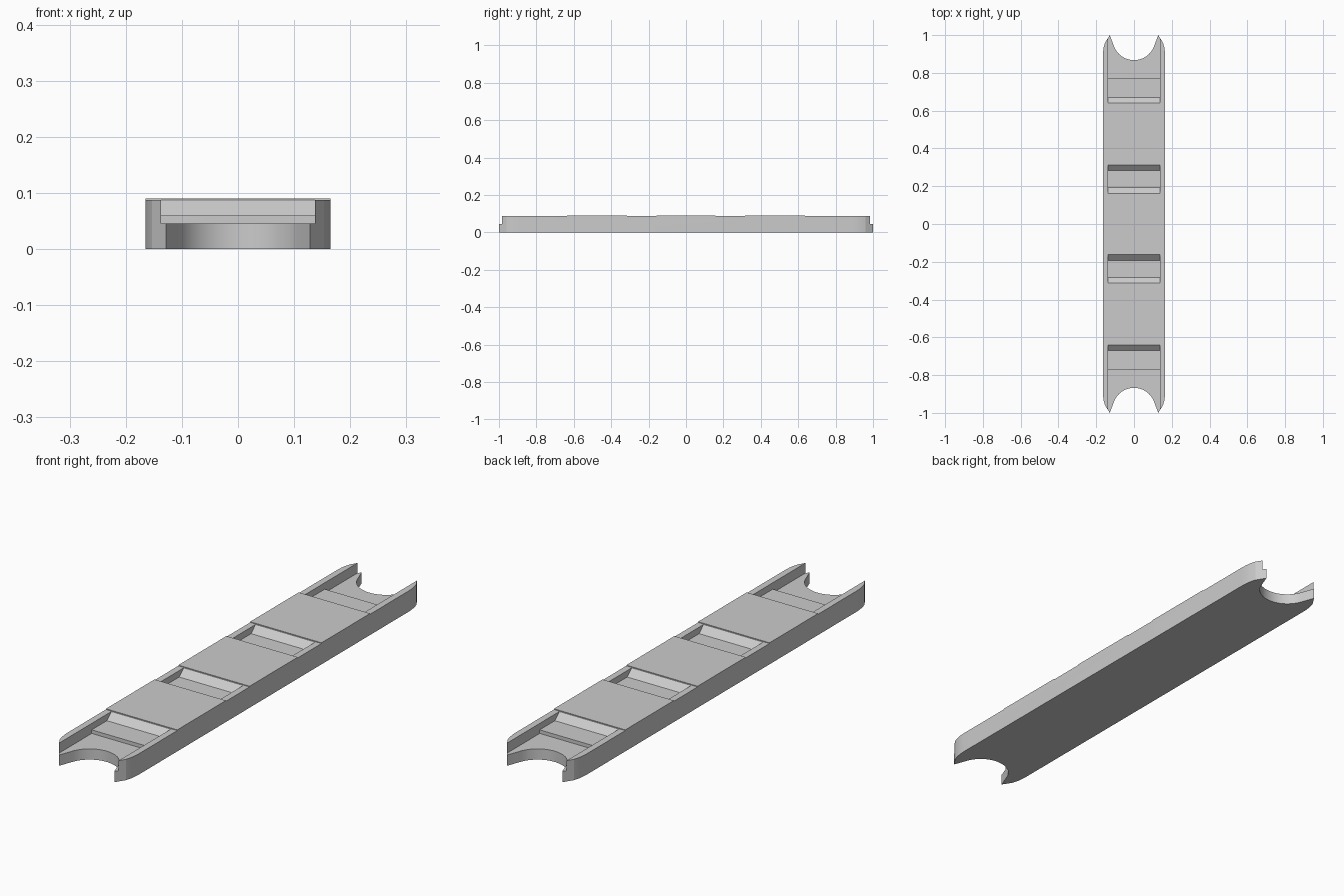
import bpy
import math
from mathutils import Vector

cube = bpy.data.objects.get("Cube")
if cube:
    bpy.data.objects.remove(cube, do_unlink=True)

HEIGHT, RAIL_TOP, FLOOR, LEDGE = 0.09, 0.087, 0.06, 0.045
POCKET = 0.1375          # half width of the pockets
SIDE = 0.165             # half width of the body

grey = bpy.data.materials.new("plain grey")
grey.use_nodes = True
color = (0.6, 0.6, 0.6, 1)
grey.diffuse_color = color
grey.node_tree.nodes["Principled BSDF"].inputs["Base Color"].default_value = color


def prism(name, points, start, sweep):
    """Closed solid made by sweeping a polygon along a vector."""
    sweep, n = Vector(sweep), len(points)
    base = [Vector(start(*p)) for p in points]
    faces = [tuple(range(n))[::-1], tuple(range(n, 2 * n))]
    faces += [(i, (i + 1) % n, (i + 1) % n + n, i + n) for i in range(n)]
    mesh = bpy.data.meshes.new(name)
    mesh.from_pydata(base + [v + sweep for v in base], [], faces)
    mesh.materials.append(grey)
    ob = bpy.data.objects.new(name, mesh)
    bpy.context.collection.objects.link(ob)
    bpy.context.view_layer.objects.active = ob
    ob.select_set(True)
    bpy.ops.object.mode_set(mode='EDIT')
    bpy.ops.mesh.select_all(action='SELECT')
    bpy.ops.mesh.normals_make_consistent(inside=False)
    bpy.ops.object.mode_set(mode='OBJECT')
    ob.select_set(False)
    return ob


# Body outline: tapered tips and a round bite at each end
taper = [(SIDE, 0.89), (0.1635, 0.915), (0.16, 0.937), (0.1535, 0.96), (0.128, 1.0)]
radius, center = 0.1135, 0.981
reach = math.asin(0.105 / radius)
steps = 28
bite = []
for i in range(steps + 1):
    a = reach * (1 - 2 * i / steps)
    bite.append((radius * math.sin(a), center - radius * math.cos(a)))
back = taper + bite + [(-x, y) for x, y in reversed(taper)]
outline = back + [(-x, -y) for x, y in back]
body = prism("connector_body", outline, lambda x, y: (x, y, 0), (0, 0, HEIGHT))


def cut(name, profile, half_width):
    """Cut a y-z profile through the body across the given width."""
    cutter = prism(name, profile, lambda y, z: (-half_width, y, z), (2 * half_width, 0, 0))
    cutter.hide_render = True
    mod = body.modifiers.new(name, 'BOOLEAN')
    mod.operation = 'DIFFERENCE'
    mod.solver = 'EXACT'
    mod.object = cutter
    bpy.context.view_layer.objects.active = body
    bpy.ops.object.modifier_apply(modifier=name)
    bpy.data.objects.remove(cutter, do_unlink=True)


TOP = 0.12               # cutters rise above the body
for s in (1, -1):
    # Rails dip slightly between the raised blocks
    for y0, y1 in ((0.159, 0.316), (0.637, 1.1)):
        cut("rail_dip", [(s * y0, RAIL_TOP), (s * y1, RAIL_TOP), (s * y1, TOP), (s * y0, TOP)], 0.3)
    # Middle pocket with two sloping walls
    mid = [(0.126, TOP), (0.192, FLOOR), (0.283, FLOOR), (0.349, TOP)]
    cut("middle_pocket", [(s * y, z) for y, z in mid], POCKET)
    # End pocket: sloping wall, floor, then a lower ledge open to the end
    end = [(0.604, TOP), (0.67, FLOOR), (0.77, FLOOR), (0.77, LEDGE), (1.1, LEDGE), (1.1, TOP)]
    cut("end_pocket", [(s * y, z) for y, z in end], POCKET)

# Smooth curved ends, keep the crisp edges
body.select_set(True)
bpy.context.view_layer.objects.active = body
bpy.ops.object.shade_smooth_by_angle(angle=math.radians(14))
